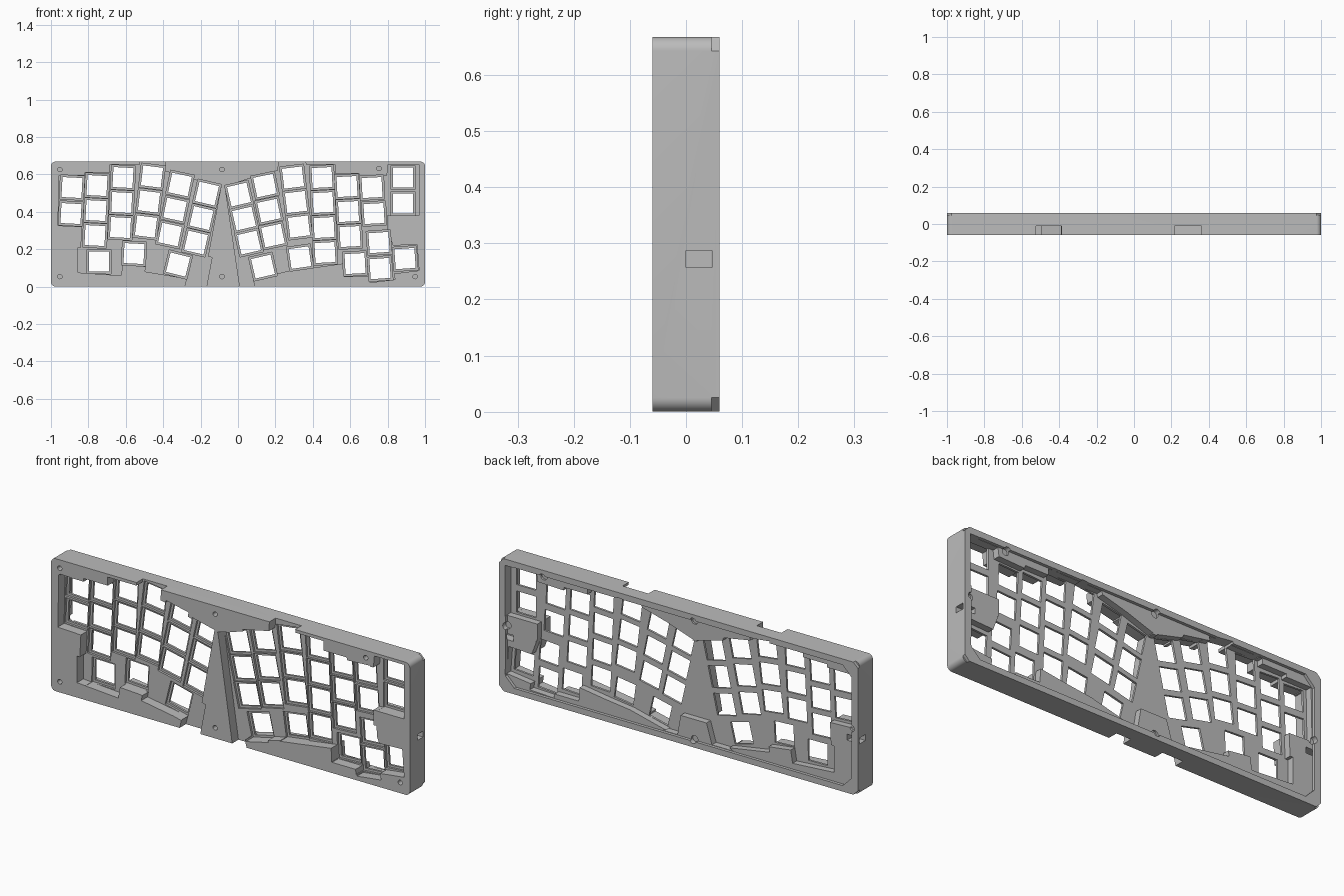
import bpy, bmesh, math

if "Cube" in bpy.data.objects:
    bpy.data.objects.remove(bpy.data.objects["Cube"])

MID, BOTTOM, SCALE = 238.0, 287.0, 187.0    # drafting units -> model units
H = 0.668

def draft(pts):
    return [((x - MID) / SCALE, (BOTTOM - y) / SCALE) for x, y in pts]

def prism(bm, pts, y0, y1):
    """Extrude an x-z outline from y0 to y1."""
    face = bm.faces.new([bm.verts.new((x, y0, z)) for x, z in pts])
    ext = bmesh.ops.extrude_face_region(bm, geom=[face])["geom"]
    bmesh.ops.translate(bm, vec=(0, y1 - y0, 0),
                        verts=[g for g in ext if isinstance(g, bmesh.types.BMVert)])

def square(cx, cz, size, deg):
    a = math.radians(deg)
    h = size / 2
    return [(cx + u * h * math.cos(a) - v * h * math.sin(a),
             cz + u * h * math.sin(a) + v * h * math.cos(a))
            for u, v in ((-1, -1), (1, -1), (1, 1), (-1, 1))]

def rect(x0, x1, z0, z1):
    return [(x0, z0), (x1, z0), (x1, z1), (x0, z1)]

def circle(cx, cz, r, n=16):
    return [(cx + r * math.cos(2 * math.pi * i / n), cz + r * math.sin(2 * math.pi * i / n))
            for i in range(n)]

def rounded(x, z0, z1, r, n):
    """Rectangle with rounded corners (n=1 gives chamfers)."""
    pts = []
    for k, (cx, cz) in enumerate(((x - r, z1 - r), (-x + r, z1 - r), (-x + r, z0 + r), (x - r, z0 + r))):
        for i in range(n + 1):
            a = math.pi / 2 * (k + i / n)
            pts.append((cx + r * math.cos(a), cz + r * math.sin(a)))
    return pts

def make(name, solids):
    bm = bmesh.new()
    for pts, y0, y1 in solids:
        prism(bm, pts, y0, y1)
    bmesh.ops.recalc_face_normals(bm, faces=bm.faces[:])
    me = bpy.data.meshes.new(name)
    bm.to_mesh(me)
    bm.free()
    ob = bpy.data.objects.new(name, me)
    bpy.context.collection.objects.link(ob)
    return ob

# keys: columns as (top x, top y, bottom x, bottom y, count, tilt)
COLUMNS = [(72, 188, 71, 214, 2, -3), (97, 186, 95, 236, 3, -3), (123, 178, 120.5, 228, 3, -3),
           (152, 177, 146, 227, 3, -7), (180, 185, 170, 235, 3, -12), (207, 194, 196, 243, 3, -13),
           (239, 195, 249, 243, 3, 13), (265, 186, 273, 236, 3, 12), (293, 178, 299, 227, 3, 7),
           (322, 178, 325, 253, 4, 3), (347, 187, 350, 237, 3, 3), (372, 188, 374, 214, 2, 3),
           (403, 178, 403, 204, 2, 0), (379, 243, 380, 269, 2, 4)]
SINGLES = [(99, 262, -1), (134, 254, -3), (178, 265, -14), (263, 267, 13),
           (300, 258, 8), (355, 264, 3), (405, 259, 4)]
keys = list(SINGLES)
for x0, y0, x1, y1, n, tilt in COLUMNS:
    keys += [(x0 + (x1 - x0) * i / (n - 1), y0 + (y1 - y0) * i / (n - 1), tilt) for i in range(n)]

# stepped outlines of the two key fields
LEFT = [(59, 176), (58, 226), (82, 227), (81, 248), (78, 248), (78, 273), (121, 276), (123, 264),
        (146, 267), (145, 272), (187, 279), (183, 295), (205, 295), (212, 258), (208, 257),
        (221, 187), (194, 180), (193, 177), (165, 172), (166, 155), (140, 155), (140, 165),
        (110, 165), (110, 173), (85, 173), (85, 176)]
RIGHT = [(225, 187), (241, 295), (257, 295), (253, 280), (290, 271), (315, 268), (343, 264),
         (344, 277), (369, 277), (370, 283), (395, 280), (394, 274), (419, 271), (417, 245),
         (393, 246), (387, 230), (387, 216), (419, 216), (419, 165), (388, 165), (387, 176),
         (360, 177), (359, 174), (335, 174), (335, 165), (306, 165), (304, 155), (279, 155),
         (278, 171), (252, 178)]

def inside(pts):
    """Keep an outline within the outer walls."""
    return [(x, min(max(y, 168), 281)) for x, y in pts]

# outer shell
case = make("keyboard_case", [(rounded(1, 0, H, 0.025, 8), -0.06, 0.06)])

# rear rim: plate recess and clipped outer corners
corner = []
for sx in (-1, 1):
    for z, s in ((0, 1), (H, -1)):
        corner.append(([(sx * 0.975, z), (sx * 1.05, z - s * 0.075), (sx * 1.05, z + s * 0.1),
                        (sx, z + s * 0.025)], 0.045, 0.08))
cuts = [corner, [(rounded(0.965, 0.03, H - 0.03, 0.05, 1), 0.045, 0.08)]]

# front key fields and rear cavity
for field in (LEFT, RIGHT):
    cuts.append([(draft(field), -0.08, -0.01)])
    cuts.append([(draft(inside(field)), 0.012, 0.08)])
cuts.append([(draft([(190, 188), (190, 262), (252, 262), (252, 188)]), 0.012, 0.08)])

# key wells and switch holes
for size, y0, y1 in ((0.129, -0.08, 0.001), (0.107, -0.03, 0.08)):
    for part in (0, 1):
        cuts.append([(square(*draft([(x, y)])[0], size, t), y0, y1)
                     for i, (x, y, t) in enumerate(keys) if i % 2 == part])

# screw holes on the front and pockets on the rear ledge
screws = draft([(60, 170), (222, 170), (379, 169), (60, 277), (222, 277), (415, 277)])
cuts.append([(circle(x, z, 0.012), -0.08, -0.02) for x, z in screws])
rear = [(0.76, 0.63), (-0.08, 0.632), (-0.08, 0.036), (0.962, 0.33), (-0.962, 0.33)]
cuts.append([(circle(x, z, 0.018), 0.035, 0.08) for x, z in rear])

# cable ports on both ends
cuts.append([(rect(0.93, 1.1, 0.257, 0.287), 0.0, 0.046), (rect(-1.1, -0.93, 0.257, 0.287), 0.0, 0.046)])

cutters = []
for i, solids in enumerate(cuts):
    c = make("cutter_%d" % i, solids)
    c.hide_render = True
    cutters.append(c)
    m = case.modifiers.new("cut", "BOOLEAN")
    m.operation, m.solver, m.object = "DIFFERENCE", "EXACT", c
    m.use_self = True

# bake the cuts and drop the cutters
deps = bpy.context.evaluated_depsgraph_get()
mesh = bpy.data.meshes.new_from_object(case.evaluated_get(deps))
case.modifiers.clear()
case.data = mesh
for c in cutters:
    bpy.data.objects.remove(c)

grey = bpy.data.materials.new("mid grey")
grey.diffuse_color = (0.5, 0.5, 0.5, 1)
grey.use_nodes = True
grey.node_tree.nodes["Principled BSDF"].inputs["Base Color"].default_value = grey.diffuse_color
mesh.materials.clear()
mesh.materials.append(grey)

bpy.context.view_layer.objects.active = case
case.select_set(True)
bpy.ops.object.shade_smooth_by_angle(angle=math.radians(30))
